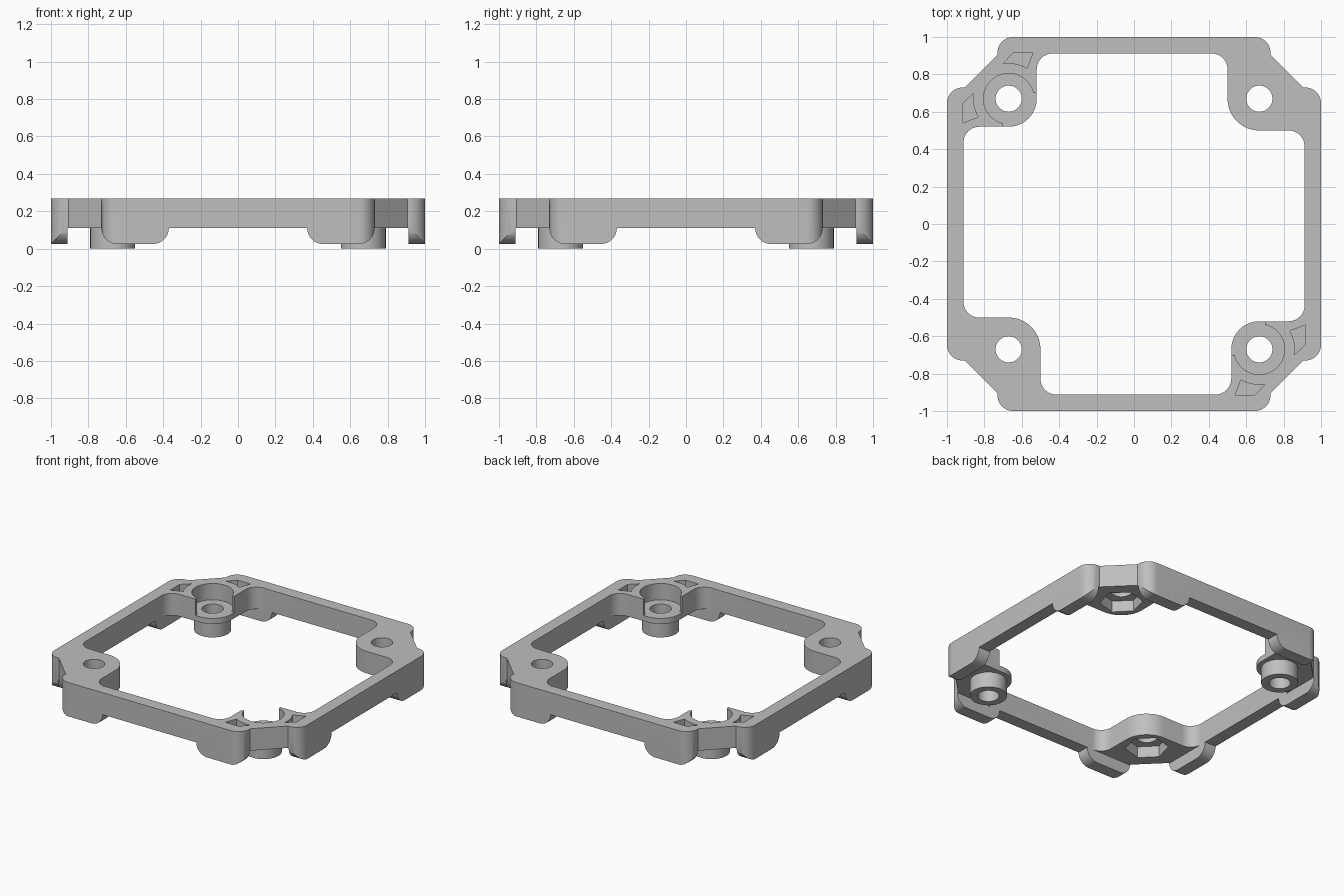
import bpy
import bmesh
from math import cos, sin, radians, pi
from mathutils import Matrix

default = bpy.data.objects.get("Cube")
if default:
    bpy.data.objects.remove(default, do_unlink=True)

TOP, BASE, FOOT = 0.267, 0.11, 0.025   # frame top, frame underside, tab underside
FLOOR = 0.15                           # floor of the top pockets
WALL, R, C = 0.912, 0.085, 0.67        # inner wall, corner radius, screw position
LOBES = [0.50, 0.52, 0.50, 0.52]       # inner edge of each corner block

grey = bpy.data.materials.new("plain grey")
grey.use_nodes = True
colour = (0.52, 0.52, 0.52, 1)
grey.diffuse_color = colour
grey.node_tree.nodes["Principled BSDF"].inputs["Base Color"].default_value = colour


def arc(cx, cy, r, a0, a1, n=12):
    angles = [radians(a0 + (a1 - a0) * i / n) for i in range(n + 1)]
    return [(cx + r * cos(a), cy + r * sin(a)) for a in angles]


def circle(r, n=48, start=0):
    return arc(C, C, r, start, start + 360, n)[:-1]


def turn(points, k):
    for _ in range(k):
        points = [(-y, x) for x, y in points]
    return points


def prism(name, points, z0, z1, matrix=Matrix()):
    bm = bmesh.new()
    face = bm.faces.new([bm.verts.new((x, y, z0)) for x, y in points])
    side = bmesh.ops.extrude_face_region(bm, geom=[face])["geom"]
    for v in side:
        if isinstance(v, bmesh.types.BMVert):
            v.co.z = z1
    bmesh.ops.transform(bm, matrix=matrix, verts=bm.verts)
    bmesh.ops.recalc_face_normals(bm, faces=bm.faces)
    mesh = bpy.data.meshes.new(name)
    bm.to_mesh(mesh)
    bm.free()
    mesh.materials.append(grey)
    obj = bpy.data.objects.new(name, mesh)
    bpy.context.collection.objects.link(obj)
    return obj


def combine(body, tool, operation="DIFFERENCE"):
    mod = body.modifiers.new("shape", "BOOLEAN")
    mod.operation, mod.solver, mod.object = operation, "EXACT", tool
    graph = bpy.context.evaluated_depsgraph_get()
    mesh = bpy.data.meshes.new_from_object(body.evaluated_get(graph))
    body.modifiers.clear()
    body.data = mesh
    bpy.data.objects.remove(tool, do_unlink=True)


# Outer outline with chamfered, stepped corners
quarter = (arc(1 - R, 0.73 - R, R, 0, 90) + [(0.905, 0.73), (0.73, 0.905)]
           + arc(0.73 - R, 1 - R, R, 0, 90))
outline = [p for k in range(4) for p in turn(quarter, k)]
frame = prism("mounting_frame", outline, FOOT, TOP)

# Central opening around the four rounded corner blocks
opening = []
for k, lobe in enumerate(LOBES):
    corner = (arc(WALL - R, lobe - R, R, 0, 90) + arc(C, C, C - lobe, 270, 180)
              + arc(lobe - R, WALL - R, R, 0, 90))
    opening += turn(corner, k)
combine(frame, prism("opening_cutter", opening, -0.1, 0.5))

# Raise the underside everywhere but in the outer walls
square = turn([(WALL, WALL)], 0) + turn([(WALL, WALL)], 1) + turn([(WALL, WALL)], 2) + turn([(WALL, WALL)], 3)
combine(frame, prism("underside_cutter", square, -0.1, BASE))

# Shape the rounded tabs on each side
gap = ([(-0.45, -0.1)] + arc(-0.37 - R, BASE, R, -90, 0)
       + arc(0.37 + R, BASE, R, 180, 270) + [(0.45, -0.1)])
end = [(0.73 - R, -0.1)] + arc(0.73 - R, BASE, R, -90, 0) + [(0.8, BASE), (0.8, -0.1)]
mirrored_end = [(-x, z) for x, z in end]
for k in range(4):
    facing = Matrix.Rotation(k * pi / 2, 4, "Z") @ Matrix.Rotation(pi / 2, 4, "X")
    for profile in (gap, end, mirrored_end):
        combine(frame, prism("tab_cutter", profile, 0.9, 1.1, facing))

# Small pocket beside the screw seat
pocket = arc(C, C, 0.19, 9, -31, 8) + [(0.915, 0.54), (0.915, 0.645)]
notch = [(0.45, 0.45), (0.70, 0.45), (0.70, 0.70), (0.45, 0.70)]

for k in range(4):
    if k % 2:
        # Screw seat, open inwards, with a boss below and two small pockets
        combine(frame, prism("boss", turn(circle(0.12), k), 0, 0.13), "UNION")
        combine(frame, prism("seat_cutter", turn(circle(0.135), k), FLOOR, 0.5))
        combine(frame, prism("notch_cutter", turn(notch, k), FLOOR, 0.5))
        for shape in (pocket, [(y, x) for x, y in pocket]):
            combine(frame, prism("pocket_cutter", turn(shape, k), FLOOR, 0.5))
    else:
        # Hexagonal nut recess from below
        combine(frame, prism("nut_cutter", turn(circle(0.14, 6, 135), k), -0.1, 0.19))
    combine(frame, prism("hole_cutter", turn(circle(0.07, 40), k), -0.1, 0.5))

# Smooth the rounded walls, keep the edges sharp
bpy.ops.object.select_all(action="DESELECT")
frame.select_set(True)
bpy.context.view_layer.objects.active = frame
bpy.ops.object.shade_smooth_by_angle(angle=radians(30))
